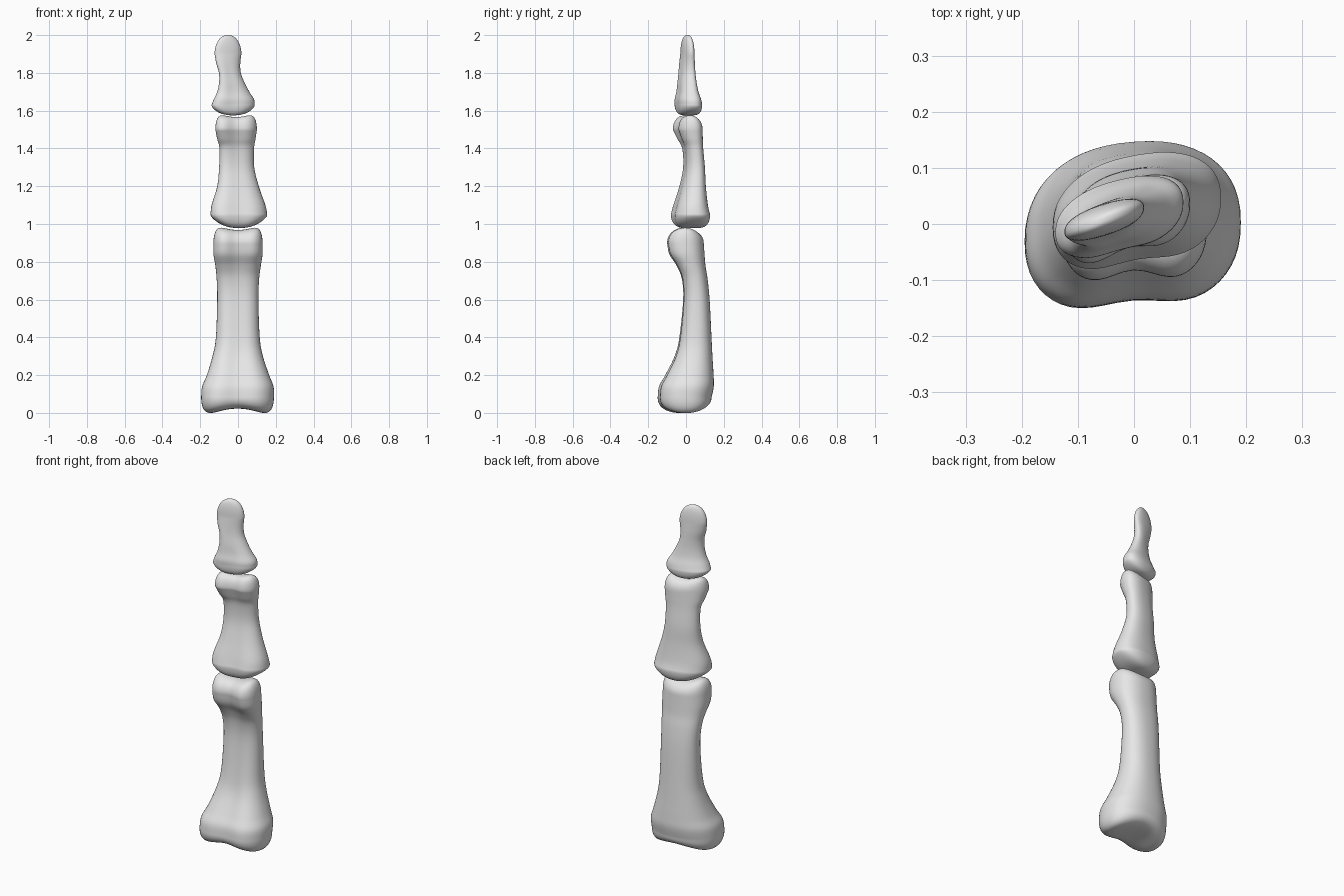
import bpy
import bmesh
from math import cos, sin, pi, exp, sqrt, copysign

SIDES = 56        # points around each cross-section
STEPS = 5         # rings between two profile rows
CAP_RINGS = 14    # rings closing each end

cube = bpy.data.objects.get("Cube")
if cube:
    bpy.data.objects.remove(cube, do_unlink=True)

bone_grey = bpy.data.materials.new("bone grey")
bone_grey.use_nodes = True
colour = (0.8, 0.8, 0.8, 1)
bone_grey.diffuse_color = colour
bone_grey.node_tree.nodes["Principled BSDF"].inputs["Base Color"].default_value = colour


def power(value, exponent):
    return copysign(abs(value) ** exponent, value)


def unit_outline(dent, shear):
    """Rounded section with a hollow on the palm side, scaled to -1..1."""
    points = []
    for i in range(SIDES):
        angle = 2 * pi * i / SIDES
        x, y = power(cos(angle), 0.87), power(sin(angle), 0.87)
        if y < 0:
            y *= 1 - dent * exp(-(x / 0.5) ** 2)
        points.append((x, y + shear * x))
    low = min(y for x, y in points)
    high = max(y for x, y in points)
    return [(x, 2 * (y - low) / (high - low) - 1) for x, y in points]


def spline(a, b, c, d, t):
    """Catmull-Rom blend of four profile rows."""
    return [q + 0.5 * t * (r - p + t * (2 * p - 5 * q + 4 * r - s + t * (3 * (q - r) + s - p)))
            for p, q, r, s in zip(a, b, c, d)]


def smooth_rows(rows):
    padded = [rows[0]] + rows + [rows[-1]]
    result = []
    for i in range(len(rows) - 1):
        for step in range(STEPS):
            result.append(spline(*padded[i:i + 4], step / STEPS))
    return result + [list(rows[-1])]


def ring_points(row, shear, scale_x=1, scale_y=1, dome=0, saddle=0):
    """One ring; saddle raises or lowers the sides of a domed end."""
    z, left, right, front, back, dent = row
    ring = []
    for x, y in unit_outline(dent, shear):
        x, y = x * scale_x, y * scale_y
        ring.append(((left + right) / 2 + x * (right - left) / 2,
                     (front + back) / 2 + y * (back - front) / 2,
                     z + dome * (1 + saddle * x * x)))
    return ring


def cap_rings(row, shear, height, saddle, round_x, round_y):
    rings = []
    for i in range(1, CAP_RINGS):
        c = cos(pi / 2 * i / CAP_RINGS) ** 2
        rings.append(ring_points(row, shear, c ** round_x, c ** round_y,
                                 height * sqrt(1 - c * c), saddle))
    return rings


def make_bone(name, rows, shears, base, head):
    """Loft a bone from its base (bottom) to its head (top)."""
    rows = smooth_rows(rows)
    rings = cap_rings(rows[0], shears[0], *base)[::-1]
    for i, row in enumerate(rows):
        t = i / (len(rows) - 1)
        rings.append(ring_points(row, shears[0] * (1 - t) + shears[1] * t))
    rings += cap_rings(rows[-1], shears[1], *head)

    bm = bmesh.new()
    loops = [[bm.verts.new(p) for p in ring] for ring in rings]
    for lower, upper in zip(loops, loops[1:]):
        for i in range(SIDES):
            j = (i + 1) % SIDES
            bm.faces.new((lower[i], lower[j], upper[j], upper[i]))
    # Close both ends on a centre point
    for loop, row, cap in ((loops[0], rows[0], base), (loops[-1], rows[-1], head)):
        centre = bm.verts.new(((row[1] + row[2]) / 2, (row[3] + row[4]) / 2, row[0] + cap[0]))
        for i in range(SIDES):
            bm.faces.new((loop[i], loop[(i + 1) % SIDES], centre))
    bmesh.ops.recalc_face_normals(bm, faces=bm.faces)
    for face in bm.faces:
        face.smooth = True
    mesh = bpy.data.meshes.new(name)
    bm.to_mesh(mesh)
    bm.free()
    mesh.materials.append(bone_grey)
    bone = bpy.data.objects.new(name, mesh)
    bpy.context.collection.objects.link(bone)


# Rows: height, left edge, right edge, front edge, back edge, palm hollow
# Ends: dome height, saddle, rounding across, rounding in depth

# Lowest and longest bone
make_bone("lower_finger_bone", [
    (.08, -.195, .19, -.15, .135, .2),
    (.14, -.19, .188, -.143, .147, .2),
    (.2, -.165, .165, -.11, .146, .2),
    (.3, -.135, .132, -.06, .14, .2),
    (.4, -.117, .115, -.035, .135, .15),
    (.6, -.11, .108, -.015, .125, .15),
    (.71, -.113, .112, -.022, .114, .2),
    (.78, -.12, .121, -.05, .103, .3),
    (.84, -.13, .13, -.088, .098, .35),
    (.9, -.13, .13, -.1, .094, .35),
], (.1, .05), (-.057, 1.1, .4, .45), (.068, .6, .4, .8))

# Middle bone
make_bone("middle_finger_bone", [
    (1.05, -.145, .155, -.08, .128, .2),
    (1.1, -.14, .145, -.067, .116, .2),
    (1.2, -.11, .11, -.035, .105, .15),
    (1.3, -.1, .086, -.015, .1, .15),
    (1.4, -.098, .085, -.02, .091, .2),
    (1.45, -.11, .093, -.045, .089, .3),
    (1.5, -.12, .1, -.07, .088, .35),
], (.25, .4), (-.072, -.6, .4, .4), (.066, .5, .4, .75))

# Fingertip bone
make_bone("fingertip_bone", [
    (1.63, -.14, .088, -.06, .086, .15),
    (1.66, -.128, .085, -.06, .08, .15),
    (1.7, -.11, .06, -.051, .066, .15),
    (1.75, -.1, .034, -.045, .056, .1),
    (1.8, -.101, .015, -.04, .05, .1),
    (1.85, -.115, .012, -.036, .047, .05),
    (1.9, -.124, .018, -.03, .045, 0),
], (.4, .75), (-.055, -.5, .4, .4), (.1, 0, .9, .75))
